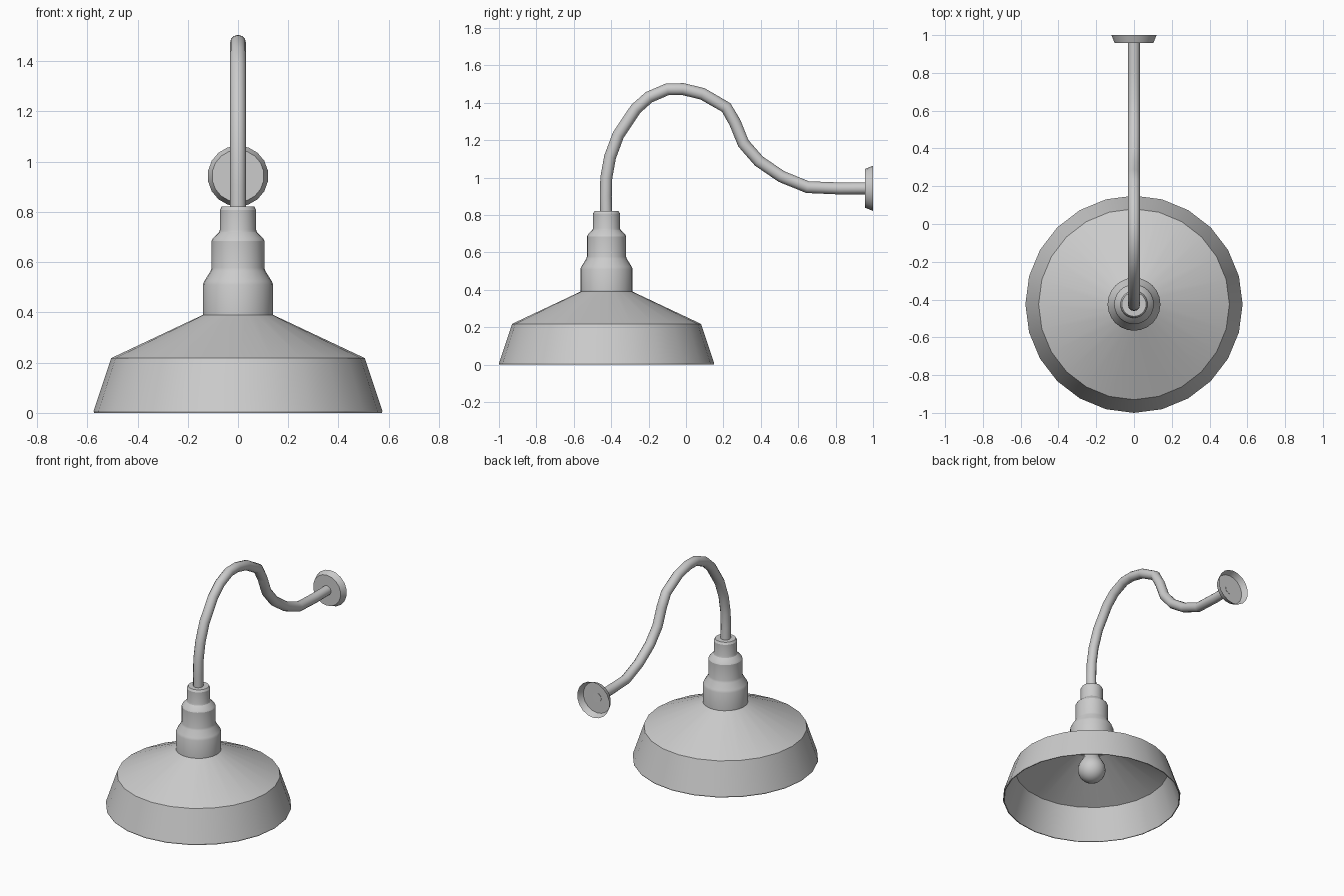
import bpy, bmesh, math
from mathutils import Matrix

if "Cube" in bpy.data.objects:
    bpy.data.objects.remove(bpy.data.objects["Cube"])

LAMP_Y = -0.425


def smooth(ob, angle=25):
    bpy.ops.object.select_all(action='DESELECT')
    ob.select_set(True)
    bpy.context.view_layer.objects.active = ob
    bpy.ops.object.shade_smooth_by_angle(angle=math.radians(angle))


def lathe(name, profile, sides, matrix, offset=0.0):
    """Revolve (radius, height) points around the local z axis."""
    bm = bmesh.new()
    rings = []
    for r, h in profile:
        if r == 0:
            rings.append([bm.verts.new((0, 0, h))] * sides)
        else:
            rings.append([bm.verts.new((r * math.cos(a), r * math.sin(a), h))
                          for a in (offset + 2 * math.pi * i / sides for i in range(sides))])
    for lo, hi in zip(rings, rings[1:]):
        for i in range(sides):
            j = (i + 1) % sides
            quad = [lo[i], lo[j], hi[j], hi[i]]
            bm.faces.new(list(dict.fromkeys(quad)))
    bmesh.ops.recalc_face_normals(bm, faces=bm.faces)
    bm.transform(matrix)
    mesh = bpy.data.meshes.new(name)
    bm.to_mesh(mesh)
    bm.free()
    ob = bpy.data.objects.new(name, mesh)
    bpy.context.collection.objects.link(ob)
    smooth(ob)
    return ob


at_lamp = Matrix.Translation((0, LAMP_Y, 0))

# Thin-walled shade, closed under the neck
lathe("shade", [(0, 0.383), (0.138, 0.383), (0.498, 0.216), (0.567, 0.0),
                (0.573, 0.0), (0.575, 0.008), (0.505, 0.218), (0.14, 0.39), (0, 0.39)],
      24, at_lamp)

# Stepped socket housing
lathe("socket_housing", [(0.14, 0.388), (0.14, 0.51), (0.134, 0.525), (0.109, 0.565),
                         (0.105, 0.578), (0.105, 0.685), (0.10, 0.695), (0.075, 0.72),
                         (0.072, 0.73), (0.072, 0.808), (0.064, 0.822), (0, 0.822)],
      24, at_lamp)

# Bulb: round bottom narrowing to a neck
bulb = [(0, 0.12)]
for k in range(1, 8):
    t = math.radians(18 * k)
    bulb.append((0.09 * math.sin(t), 0.21 - 0.09 * math.cos(t)))
bulb += [(0.05, 0.30), (0.045, 0.384)]
smooth(lathe("bulb", bulb, 20, at_lamp), 60)

# Gooseneck arm
path = [(-.427, .81), (-.429, .90), (-.426, 1.0), (-.406, 1.11), (-.362, 1.228), (-.268, 1.368),
        (-.198, 1.43), (-.10, 1.472), (-.016, 1.473), (.088, 1.448), (.215, 1.375),
        (.262, 1.294), (.307, 1.183), (.39, 1.088), (.51, 1.006), (.65, .949),
        (.82, .942), (.96, .943)]
curve = bpy.data.curves.new("arm", 'CURVE')
curve.dimensions = '3D'
curve.bevel_depth = 0.032
curve.bevel_resolution = 4
curve.use_fill_caps = True
spline = curve.splines.new('POLY')
spline.points.add(len(path) - 1)
for p, (y, z) in zip(spline.points, path):
    p.co = (0, y, z, 1)
arm = bpy.data.objects.new("arm", curve)
bpy.context.collection.objects.link(arm)
bpy.ops.object.select_all(action='DESELECT')
arm.select_set(True)
bpy.context.view_layer.objects.active = arm
bpy.ops.object.convert(target='MESH')
smooth(bpy.context.view_layer.objects.active, 50)

# Wall plate: shallow cup open at the back
to_wall = Matrix.Translation((0, 0, 0.943)) @ Matrix.Rotation(-math.pi / 2, 4, 'X')
lathe("wall_plate", [(0, 0.958), (0.104, 0.958), (0.121, 1.0)], 18, to_wall, math.pi / 18)
